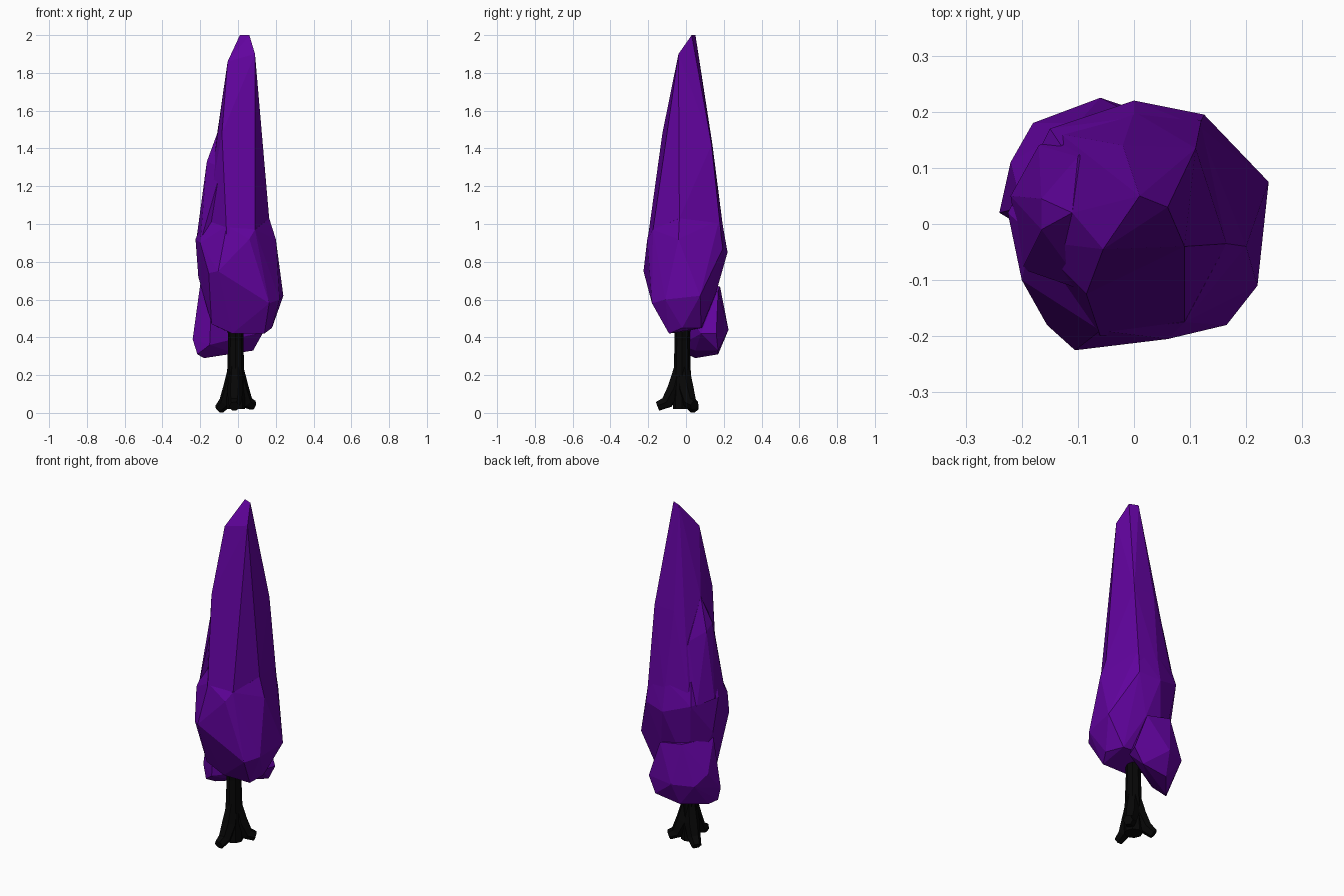
import bpy
import bmesh
import math
from mathutils import Vector

old_cube = bpy.data.objects.get("Cube")
if old_cube:
    bpy.data.objects.remove(old_cube, do_unlink=True)


def make_material(name, colour):
    mat = bpy.data.materials.new(name)
    mat.use_nodes = True
    mat.diffuse_color = colour
    mat.node_tree.nodes["Principled BSDF"].inputs["Base Color"].default_value = colour
    return mat


purple = make_material("purple foliage", (0.12, 0.001, 0.34, 1))
black = make_material("black bark", (0.002, 0.002, 0.002, 1))


def finish(bm, name, mat):
    bmesh.ops.recalc_face_normals(bm, faces=bm.faces[:])
    mesh = bpy.data.meshes.new(name)
    bm.to_mesh(mesh)
    bm.free()
    mesh.materials.append(mat)
    obj = bpy.data.objects.new(name, mesh)
    bpy.context.collection.objects.link(obj)
    return obj


def clump(name, corners):
    """Faceted foliage mass wrapped tightly around its corner points."""
    bm = bmesh.new()
    for corner in corners:
        bm.verts.new(corner)
    hull = bmesh.ops.convex_hull(bm, input=bm.verts[:])
    unused = {v for v in hull["geom_interior"] + hull["geom_unused"]
              if isinstance(v, bmesh.types.BMVert)}
    bmesh.ops.delete(bm, geom=list(unused), context="VERTS")
    return finish(bm, name, purple)


def limb(name, path, radii, sides):
    """Tapered tube with flat sides and closed ends."""
    bm = bmesh.new()
    path = [Vector(p) for p in path]
    rings = []
    for i, (point, radius) in enumerate(zip(path, radii)):
        along = path[min(i + 1, len(path) - 1)] - path[max(i - 1, 0)]
        turn = Vector((0, 0, 1)).rotation_difference(along.normalized())
        ring = []
        for k in range(sides):
            angle = math.tau * k / sides
            offset = Vector((math.cos(angle), math.sin(angle), 0)) * radius
            ring.append(bm.verts.new(point + turn @ offset))
        rings.append(ring)
    for lower, upper in zip(rings, rings[1:]):
        for k in range(sides):
            n = (k + 1) % sides
            bm.faces.new((lower[k], lower[n], upper[n], upper[k]))
    bm.faces.new(rings[0])
    bm.faces.new(rings[-1])
    for v in bm.verts:
        v.co.z = max(v.co.z, 0)
    return finish(bm, name, black)


# Tall pointed crown
clump("crown_spire", [
    (.01, .05, 2), (.06, .03, 2), (-.055, -.045, 1.86), (.09, -.04, 1.9),
    (-.085, -.125, 1.48), (-.11, .02, 1.48), (-.02, .14, 1.42),
    (.11, .135, 1.42), (-.06, -.2, .94), (.09, -.18, .93),
    (.165, -.035, 1.03), (.12, .185, .95), (0, .2, .95),
    (-.13, .16, .95), (-.18, -.03, .95), (.165, -.035, .85)])

# Shoulder bulging from the side of the spire
clump("crown_shoulder", [
    (-.11, .02, 1.48), (-.165, -.01, 1.33), (-.165, .045, 1.3),
    (-.1, .12, 1.25), (-.185, 0, 1.08), (-.22, .05, .92),
    (-.17, .14, .9), (-.2, -.08, .9), (-.085, -.12, 1.3),
    (0, .1, 1.2), (0, 0, .9), (-.06, .19, .9)])

# Wide lower skirt, meeting the spire at its top rim
clump("crown_skirt", [
    (.165, -.035, 1.03), (.09, -.175, .97), (-.06, -.19, .99),
    (.115, .175, 1.02), (0, .19, 1.02), (-.13, .14, 1.03),
    (-.18, -.02, 1.03), (-.225, .02, .92), (-.2, -.1, .9),
    (-.21, .05, .72), (-.155, -.18, .74), (-.105, -.225, .75),
    (.06, -.205, .92), (.2, -.04, .92), (.24, .075, .62),
    (.22, -.11, .6), (.165, -.18, .58), (.125, .195, .87),
    (0, .22, .85), (-.15, .17, .9), (.05, .16, .64),
    (-.14, -.09, .47), (-.03, -.09, .42), (.14, -.09, .42),
    (.18, -.02, .45), (.14, .08, .45), (-.1, .1, .45)])

# Low hanging clump at the back
clump("low_back_clump", [
    (-.24, .02, .39), (-.215, .01, .31), (-.18, .05, .29),
    (-.18, .18, .44), (-.06, .225, .44), (-.08, .17, .31),
    (-.15, -.03, .36), (-.06, .05, .33), (-.2, .03, .68),
    (-.1, .18, .67), (-.22, .11, .5), (-.14, -.04, .6),
    (.08, .17, .33), (.13, .16, .42), (.1, .08, .42), (.05, .17, .64)])

# Trunk
cx, cy = -.012, -.02
limb("trunk", [(cx, cy, .02), (cx, cy, .2), (cx, cy, .38), (cx, cy, .48)],
     [.05, .046, .04, .045], 8)

# Three spreading roots
root_tips = {"front_root": (-.02, -.15, .035), "left_root": (.08, .045, .04),
             "right_root": (-.1, .045, .02)}
for name, (tx, ty, tz) in root_tips.items():
    path = [(cx + (tx - cx) * t, cy + (ty - cy) * t, z)
            for t, z in ((.1, .24), (.3, .13), (.62, .055), (1, tz))]
    limb(name, path, [.032, .042, .036, .027], 6)
